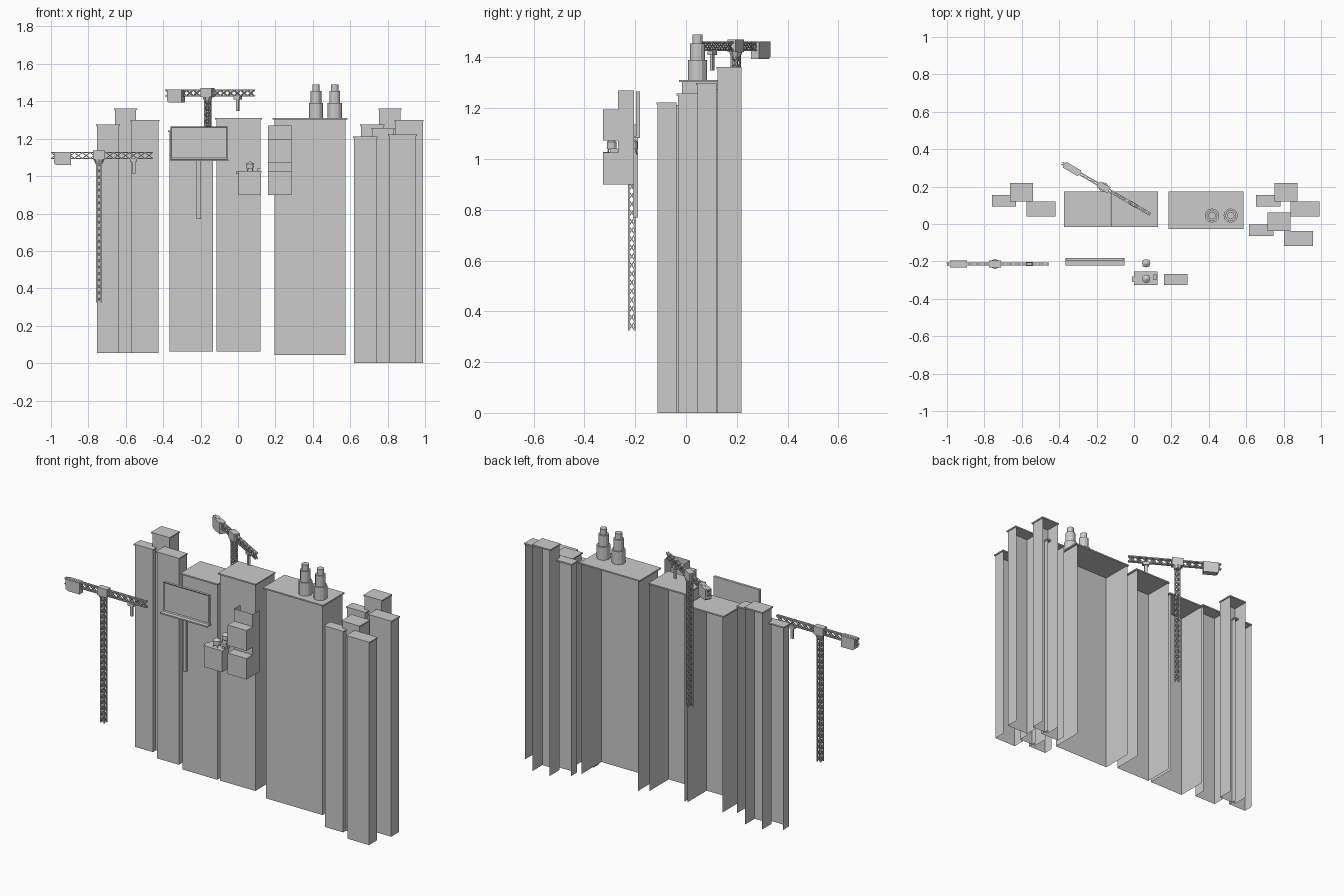
import bpy, bmesh, math
from mathutils import Matrix, Vector

if "Cube" in bpy.data.objects:
    bpy.data.objects.remove(bpy.data.objects["Cube"])


def finish(name, bm, mat=None):
    if mat is not None:
        bm.transform(mat)
    me = bpy.data.meshes.new(name)
    bm.to_mesh(me)
    bm.free()
    ob = bpy.data.objects.new(name, me)
    bpy.context.collection.objects.link(ob)
    return ob


def add_box(bm, x0, x1, y0, y1, z0, z1):
    m = Matrix.Translation(((x0 + x1) / 2, (y0 + y1) / 2, (z0 + z1) / 2)) \
        @ Matrix.Diagonal((x1 - x0, y1 - y0, z1 - z0, 1))
    bmesh.ops.create_cube(bm, size=1, matrix=m)


def add_cyl(bm, x, y, z0, z1, r0, r1, n=10):
    bmesh.ops.create_cone(bm, cap_ends=True, segments=n, radius1=r0, radius2=r1,
                          depth=z1 - z0, matrix=Matrix.Translation((x, y, (z0 + z1) / 2)))


def add_bar(bm, p, q, t):
    p, q = Vector(p), Vector(q)
    d = q - p
    m = Matrix.Translation((p + q) / 2) @ d.to_track_quat('Z', 'Y').to_matrix().to_4x4() \
        @ Matrix.Diagonal((t, t, d.length, 1))
    bmesh.ops.create_cube(bm, size=1, matrix=m)


def add_walls(bm, x0, x1, y0, y1, z0, z1):
    # left, front and right sheets; back, top and bottom stay open
    plan = [(x0, y1), (x0, y0), (x1, y0), (x1, y1)]
    lo = [bm.verts.new((x, y, z0)) for x, y in plan]
    hi = [bm.verts.new((x, y, z1)) for x, y in plan]
    for i in range(3):
        bm.faces.new((lo[i], lo[i + 1], hi[i + 1], hi[i]))


def tower(name, x0, x1, y0, y1, z0, z1, lip=0.005, cap=0.008):
    # open-backed facade under a slightly overhanging roof slab
    bm = bmesh.new()
    add_walls(bm, x0 + lip, x1 - lip, y0 + lip, y1, z0, z1 - cap)
    add_box(bm, x0, x1, y0, y1, z1 - cap, z1)
    return finish(name, bm)


def lattice(bm, axis, a0, a1, w, d, cells, t, tb):
    # square truss along z (axis 2) or x (axis 0), centred on its own axis
    def pt(s, u, v):
        return (u, v, s) if axis == 2 else (s, v, u)
    hw, hd = w / 2 - t / 2, d / 2 - t / 2
    corners = [(-hw, -hd), (hw, -hd), (hw, hd), (-hw, hd)]
    for c in corners:
        add_bar(bm, pt(a0, *c), pt(a1, *c), t)
    step = (a1 - a0) / cells
    for i in range(cells):
        s, e = a0 + i * step, a0 + (i + 1) * step
        for k in range(4):
            c, n = corners[k], corners[(k + 1) % 4]
            add_bar(bm, pt(s, *c), pt(e, *n), tb)
            add_bar(bm, pt(s, *n), pt(e, *c), tb)


def crane(prefix, x, y, z, angle):
    # z is the jib centre height
    M = Matrix.Translation((x, y, z)) @ Matrix.Rotation(angle, 4, 'Z')
    bm = bmesh.new()
    lattice(bm, 2, -0.785, -0.03, 0.03, 0.03, 22, 0.006, 0.004)
    finish(prefix + "_mast", bm, M)
    bm = bmesh.new()
    lattice(bm, 0, -0.257, 0.288, 0.038, 0.018, 13, 0.006, 0.004)
    finish(prefix + "_jib", bm, M)
    bm = bmesh.new()
    prof = [(-0.242, 0.018), (-0.242, -0.04), (-0.23, -0.05), (-0.15, -0.05), (-0.15, 0.018)]
    f = bm.faces.new([bm.verts.new((a, -0.018, b)) for a, b in prof])
    r = bmesh.ops.extrude_face_region(bm, geom=[f])
    bmesh.ops.translate(bm, vec=(0, 0.036, 0),
                        verts=[v for v in r['geom'] if isinstance(v, bmesh.types.BMVert)])
    bmesh.ops.recalc_face_normals(bm, faces=bm.faces)
    finish(prefix + "_counterweight", bm, M)
    bm = bmesh.new()
    add_box(bm, -0.033, 0.033, -0.018, 0.018, -0.022, 0.026)
    add_cyl(bm, 0, 0, -0.042, -0.022, 0.02, 0.027, 8)
    finish(prefix + "_slewing_cab", bm, M)
    bm = bmesh.new()
    add_box(bm, 0.166, 0.204, -0.011, 0.011, -0.034, -0.018)
    add_box(bm, 0.177, 0.194, -0.006, 0.006, -0.096, -0.034)
    finish(prefix + "_trolley_hook", bm, M)


# slim tower clusters
cluster = [(-0.76, -0.63, 0.093, 0.155), (-0.663, -0.54, 0.12, 0.218), (-0.575, -0.42, 0.04, 0.12)]
for label, dx, dy, z0, tops in (("left", 0, 0, 0.055, (1.276, 1.362, 1.3)),
                                ("right_rear", 1.413, 0, 0, (1.276, 1.362, 1.3)),
                                ("right_front", 1.376, -0.157, 0, (1.212, 1.258, 1.223))):
    for i, ((x0, x1, y0, y1), top) in enumerate(zip(cluster, tops)):
        tower(f"{label}_slim_tower_{i + 1}", x0 + dx, x1 + dx, y0 + dy, y1 + dy, z0, top)

# broad towers
tower("middle_tower_left", -0.373, -0.125, -0.015, 0.175, 0.063, 1.245, 0.008)
tower("middle_tower_right", -0.122, 0.128, -0.015, 0.175, 0.063, 1.312, 0.008)
tower("chimney_block", 0.185, 0.585, -0.027, 0.175, 0.043, 1.312, 0.011)

# stepped chimneys
for i, x in enumerate((0.417, 0.517)):
    bm = bmesh.new()
    for z0, z1, r in ((1.31, 1.39, 0.038), (1.39, 1.455, 0.029), (1.455, 1.49, 0.02)):
        add_cyl(bm, x, 0.045, z0, z1, r, r, 12)
    finish(f"chimney_{i + 1}", bm)

# tower cranes
crane("front_crane", -0.743, -0.214, 1.11, 0)
crane("rear_crane", -0.162, 0.196, 1.444, math.radians(-30))

# billboard
bm = bmesh.new()
add_box(bm, -0.36, -0.055, -0.197, -0.182, 1.09, 1.265)
front = min(bm.faces, key=lambda f: f.calc_center_median().y)
bmesh.ops.inset_region(bm, faces=[front], thickness=0.008, depth=-0.004)
finish("billboard_panel", bm)
bm = bmesh.new()
add_box(bm, -0.365, -0.05, -0.222, -0.182, 1.082, 1.09)
finish("billboard_catwalk", bm)
bm = bmesh.new()
add_box(bm, -0.221, -0.199, -0.208, -0.19, 0.77, 1.085)
finish("billboard_post", bm)

# small block carrying water tanks
bm = bmesh.new()
add_walls(bm, 0.003, 0.122, -0.327, -0.26, 0.9, 1.02)
add_box(bm, 0, 0.125, -0.327, -0.255, 1.02, 1.028)
finish("tank_block", bm)
bm = bmesh.new()
add_box(bm, -0.01, 0.012, -0.31, -0.28, 1.012, 1.026)
add_box(bm, 0.105, 0.12, -0.3, -0.27, 1.028, 1.042)
finish("rooftop_units", bm)
for i, y in enumerate((-0.293, -0.21)):
    bm = bmesh.new()
    add_cyl(bm, 0.065, y, 1.04, 1.066, 0.019, 0.019, 12)
    add_cyl(bm, 0.065, y, 1.066, 1.078, 0.022, 0.004, 12)
    for sx in (-1, 1):
        for sy in (-1, 1):
            add_bar(bm, (0.065 + sx * 0.016, y + sy * 0.016, 1.018),
                    (0.065 + sx * 0.011, y + sy * 0.011, 1.042), 0.004)
    finish(f"water_tank_{i + 1}", bm)

# stepped small block with open rear part
bm = bmesh.new()
add_walls(bm, 0.16, 0.285, -0.327, -0.205, 0.9, 1.023)
add_box(bm, 0.16, 0.285, -0.327, -0.268, 1.018, 1.026)
finish("stepped_block_base", bm)
bm = bmesh.new()
add_box(bm, 0.16, 0.285, -0.327, -0.266, 1.072, 1.195)
finish("stepped_block_middle", bm)
bm = bmesh.new()
add_walls(bm, 0.16, 0.285, -0.267, -0.205, 1.02, 1.27)
finish("stepped_block_rear", bm)
